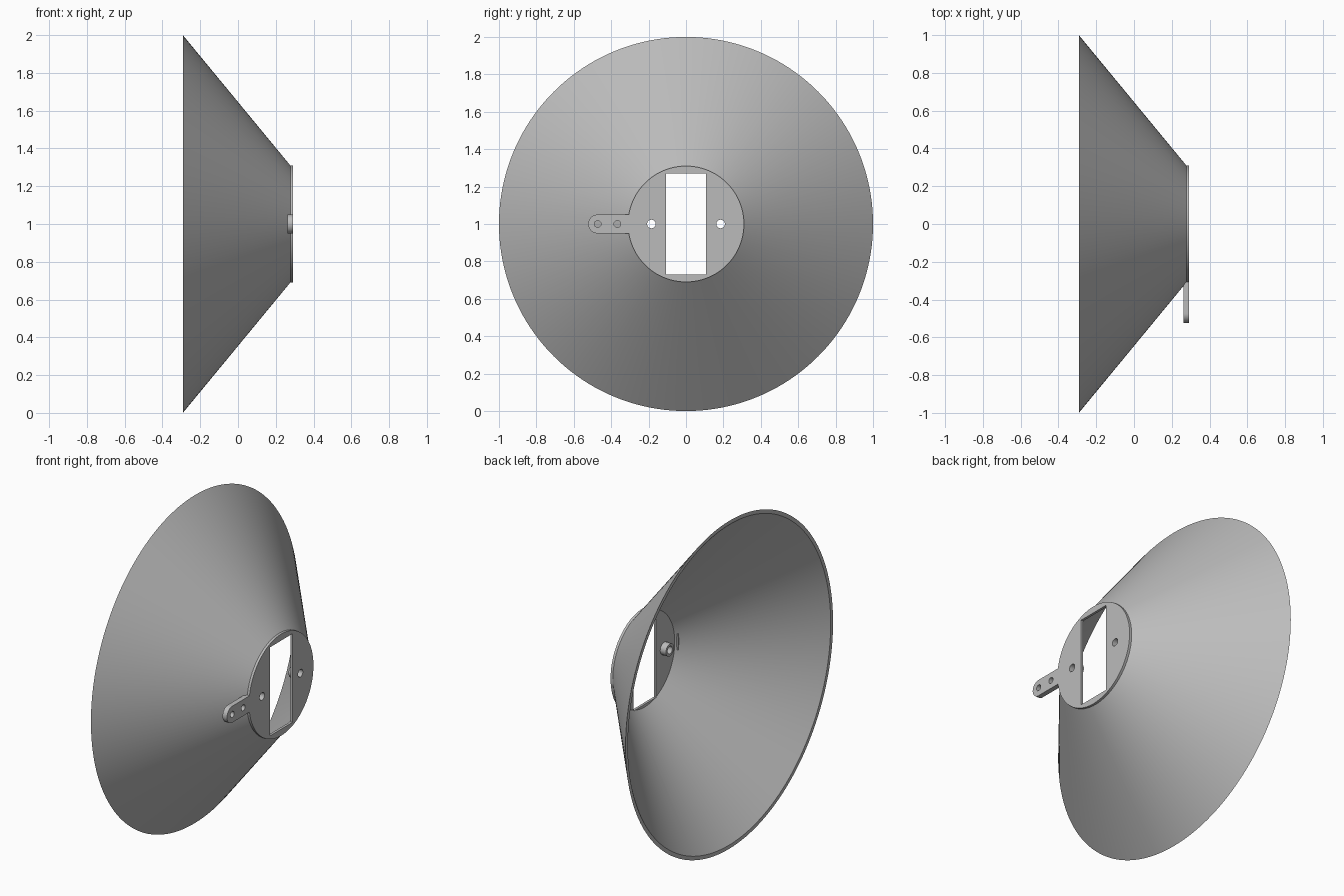
import bpy, bmesh, math
from mathutils import Matrix, Vector

cube = bpy.data.objects.get("Cube")
if cube:
    bpy.data.objects.remove(cube)

grey = bpy.data.materials.new("neutral grey")
grey.use_nodes = True
grey.diffuse_color = (0.5, 0.5, 0.5, 1)
grey.node_tree.nodes["Principled BSDF"].inputs["Base Color"].default_value = (0.5, 0.5, 0.5, 1)

FACE, BACK, TAB_BACK = 0.292, 0.277, 0.262   # planes along the x axis


def finish(name, bm):
    bmesh.ops.remove_doubles(bm, verts=bm.verts, dist=1e-5)
    bmesh.ops.recalc_face_normals(bm, faces=bm.faces)
    mesh = bpy.data.meshes.new(name)
    bm.to_mesh(mesh)
    bm.free()
    mesh.materials.append(grey)
    obj = bpy.data.objects.new(name, mesh)
    bpy.context.collection.objects.link(obj)
    return obj


def lathe(name, profile, y=0.0, steps=48):
    """Spin (x, radius) points about an x-directed axis at height 1."""
    bm = bmesh.new()
    verts = [bm.verts.new((x, y, 1 + r)) for x, r in profile]
    edges = [bm.edges.new(pair) for pair in zip(verts, verts[1:])]
    bmesh.ops.spin(bm, geom=verts + edges, cent=(0, y, 1), axis=(1, 0, 0),
                   angle=2 * math.pi, steps=steps)
    return finish(name, bm)


def pin(y, radius):
    return lathe("hole_cutter", [(0.2, 0), (0.2, radius), (0.35, radius), (0.35, 0)], y, 32)


def cut(obj, cutters):
    for cutter in cutters:
        cutter.hide_render = True
        mod = obj.modifiers.new("cut", 'BOOLEAN')
        mod.object, mod.operation, mod.solver = cutter, 'DIFFERENCE', 'EXACT'
    bpy.context.view_layer.update()
    graph = bpy.context.evaluated_depsgraph_get()
    mesh = bpy.data.meshes.new_from_object(obj.evaluated_get(graph))
    obj.modifiers.clear()
    obj.data = mesh
    for cutter in cutters:
        bpy.data.objects.remove(cutter)


def smooth(obj):
    bpy.ops.object.select_all(action='DESELECT')
    obj.select_set(True)
    bpy.context.view_layer.objects.active = obj
    bpy.ops.object.shade_smooth_by_angle(angle=math.radians(30))


# Thin conical shell closed by a flat mounting disc
shell = lathe("cone_shell", [(BACK, 0), (BACK, 0.287), (-FACE, 0.977), (-FACE, 1),
                             (BACK, 0.31), (FACE, 0.31), (FACE, 0)], steps=160)

# Rectangular window and two screw holes through the disc
bm = bmesh.new()
bmesh.ops.create_cube(bm, size=1, matrix=Matrix.Translation((0.28, 0, 1))
                      @ Matrix.Diagonal((0.1, 0.216, 0.54, 1)))
cut(shell, [finish("window_cutter", bm), pin(-0.185, 0.023), pin(0.185, 0.023)])
smooth(shell)

# Hollow screw bosses behind the disc
for side, y in (("front", -0.185), ("back", 0.185)):
    smooth(lathe(side + "_boss", [(BACK, 0.023), (0.238, 0.023), (0.238, 0.038),
                                  (BACK, 0.038), (BACK, 0.023)], y, 32))

# Round-ended side tab with two holes
bm = bmesh.new()
outline = [(-0.295, 0.05), (-0.295, -0.05)]
for i in range(25):
    a = math.pi * i / 24
    outline.append((-0.473 - 0.05 * math.sin(a), -0.05 * math.cos(a)))
base = bm.faces.new([bm.verts.new((TAB_BACK, y, 1 + z)) for y, z in outline])
top = bmesh.ops.extrude_face_region(bm, geom=[base])["geom"]
bmesh.ops.translate(bm, vec=Vector((FACE - TAB_BACK, 0, 0)),
                    verts=[g for g in top if isinstance(g, bmesh.types.BMVert)])
tab = finish("side_tab", bm)
cut(tab, [pin(-0.472, 0.018), pin(-0.367, 0.018)])
smooth(tab)
